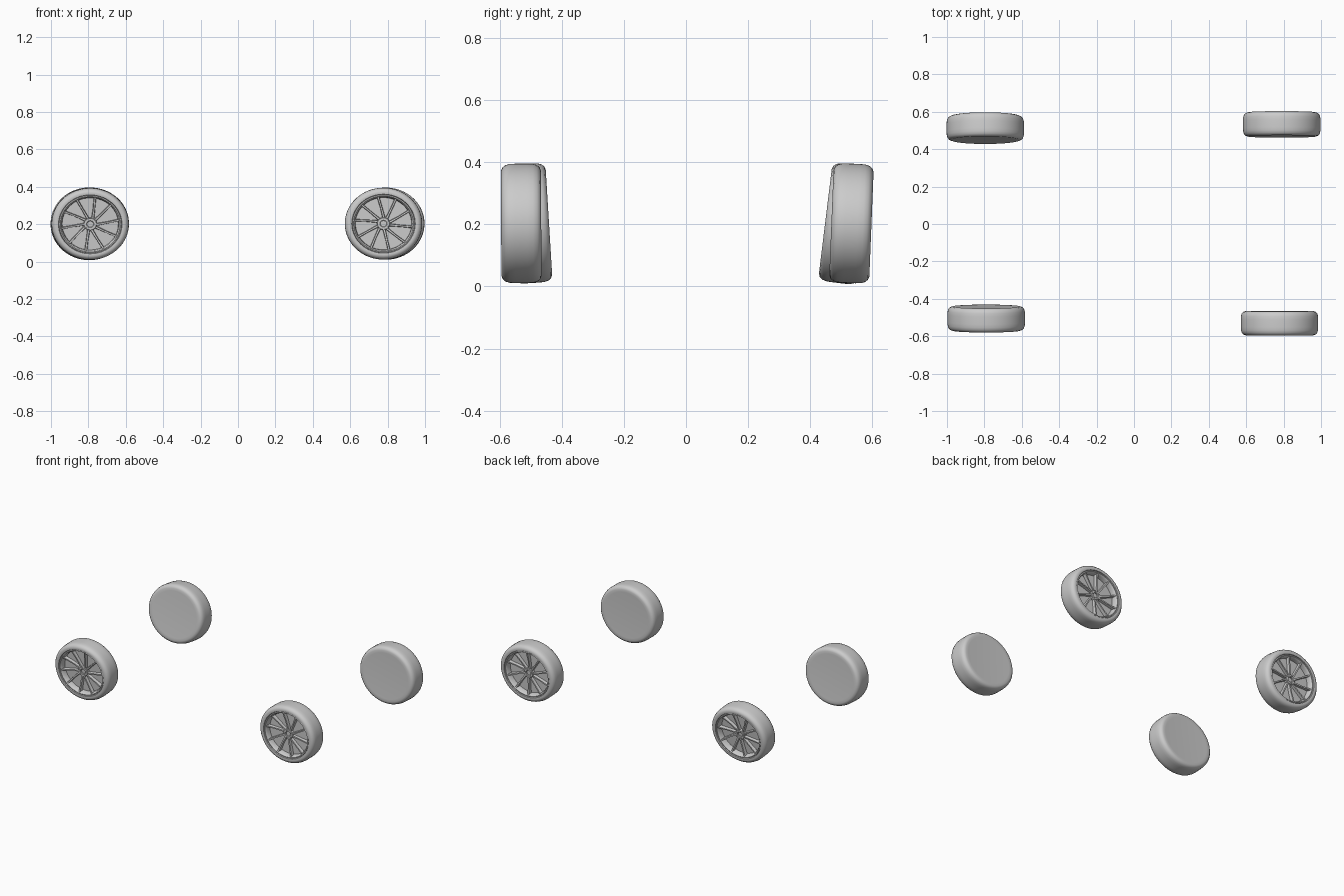
import bpy, bmesh, math
from mathutils import Matrix, Vector

if "Cube" in bpy.data.objects:
    bpy.data.objects.remove(bpy.data.objects["Cube"])

# Wheels are modelled around the origin with the outer face towards -y.
TYRE = [(0, .063), (.165, .063), (.182, .064), (.194, .060), (.202, .051), (.206, .038),
        (.207, .02), (.207, -.02), (.206, -.038), (.202, -.051), (.194, -.060), (.182, -.065),
        (.170, -.063), (.167, -.054), (.160, -.054)]
RIM = [(.168, -.052), (.166, -.059), (.160, -.060), (.156, -.054), (.152, -.046),
       (.150, -.022), (0, -.022)]
HUB = [(.036, -.020), (.036, -.040), (.033, -.044), (.020, -.044), (.017, -.041),
       (.017, -.034), (0, -.034)]


def lathe(bm, profile, n=64):
    rings = []
    for r, y in profile:
        if r == 0:
            rings.append([bm.verts.new((0, y, 0))] * n)
        else:
            rings.append([bm.verts.new((r * math.cos(2 * math.pi * i / n), y,
                                        r * math.sin(2 * math.pi * i / n))) for i in range(n)])
    for a, b in zip(rings, rings[1:]):
        for i in range(n):
            j = (i + 1) % n
            loop = list(dict.fromkeys((a[i], a[j], b[j], b[i])))
            bm.faces.new(loop)


def spoke(bm, a0, a1):
    # Tapered bar from the hub out to the rim, ends given as angles
    def station(r, a, half, front, back):
        c = Vector((r * math.cos(a), 0, r * math.sin(a)))
        d = Vector((r1.x - r0.x, 0, r1.z - r0.z)).normalized()
        s = Vector((-d.z, 0, d.x))
        pts = [(-half, back), (-half * .7, front), (half * .7, front), (half, back)]
        return [bm.verts.new(c + s * t + Vector((0, y, 0))) for t, y in pts]
    r0 = Vector((.030 * math.cos(a0), 0, .030 * math.sin(a0)))
    r1 = Vector((.156 * math.cos(a1), 0, .156 * math.sin(a1)))
    rows = [station(.030, a0, .008, -.041, -.024),
            station(.095, a0 + (a1 - a0) * .8, .006, -.046, -.026),
            station(.156, a1, .007, -.054, -.030)]
    for p, q in zip(rows, rows[1:]):
        for i in range(4):
            j = (i + 1) % 4
            bm.faces.new((p[i], p[j], q[j], q[i]))
    bm.faces.new(rows[0])
    bm.faces.new(rows[-1])


def finish(bm, name, matrix):
    bmesh.ops.recalc_face_normals(bm, faces=bm.faces[:])
    bm.transform(matrix)
    mesh = bpy.data.meshes.new(name)
    bm.to_mesh(mesh)
    bm.free()
    ob = bpy.data.objects.new(name, mesh)
    bpy.context.collection.objects.link(ob)
    bpy.ops.object.select_all(action='DESELECT')
    ob.select_set(True)
    bpy.context.view_layer.objects.active = ob
    bpy.ops.object.shade_smooth_by_angle(angle=math.radians(35))


def wheel(tag, loc, tilt, spin, turn):
    place = (Matrix.Translation(loc) @ Matrix.Rotation(turn, 4, 'Z')
             @ Matrix.Rotation(math.radians(tilt), 4, 'X')
             @ Matrix.Diagonal((1, 1, .928, 1)))
    spun = place @ Matrix.Rotation(math.radians(spin), 4, 'Y')

    # Tyre with closed inner cap, rim and backing disc
    bm = bmesh.new()
    lathe(bm, TYRE)
    lathe(bm, RIM)
    finish(bm, tag + "_tyre_and_rim", place)

    # Five swirled pairs of spokes
    bm = bmesh.new()
    for k in range(5):
        a = math.radians(72 * k)
        spoke(bm, a - .22, a - .12)
        spoke(bm, a + .22, a + .50)
    finish(bm, tag + "_spokes", spun)

    # Hub ring with wheel nuts between the spoke pairs
    bm = bmesh.new()
    lathe(bm, HUB, 24)
    for k in range(5):
        a = math.radians(72 * k + 36)
        m = (Matrix.Translation((.027 * math.cos(a), -.043, .027 * math.sin(a)))
             @ Matrix.Rotation(math.pi / 2, 4, 'X'))
        bmesh.ops.create_cone(bm, cap_ends=True, segments=6, radius1=.0045,
                              radius2=.004, depth=.010, matrix=m)
    finish(bm, tag + "_hub", spun)


# Each wheel leans outwards at the top by its own small angle
wheel("front_left", (-.790, -.505, .203), 3.5, 20, 0)
wheel("front_right", (.778, -.530, .203), .3, 0, 0)
wheel("back_left", (-.795, .512, .202), 7, 35, math.pi)
wheel("back_right", (.790, .532, .203), 2.3, 10, math.pi)
